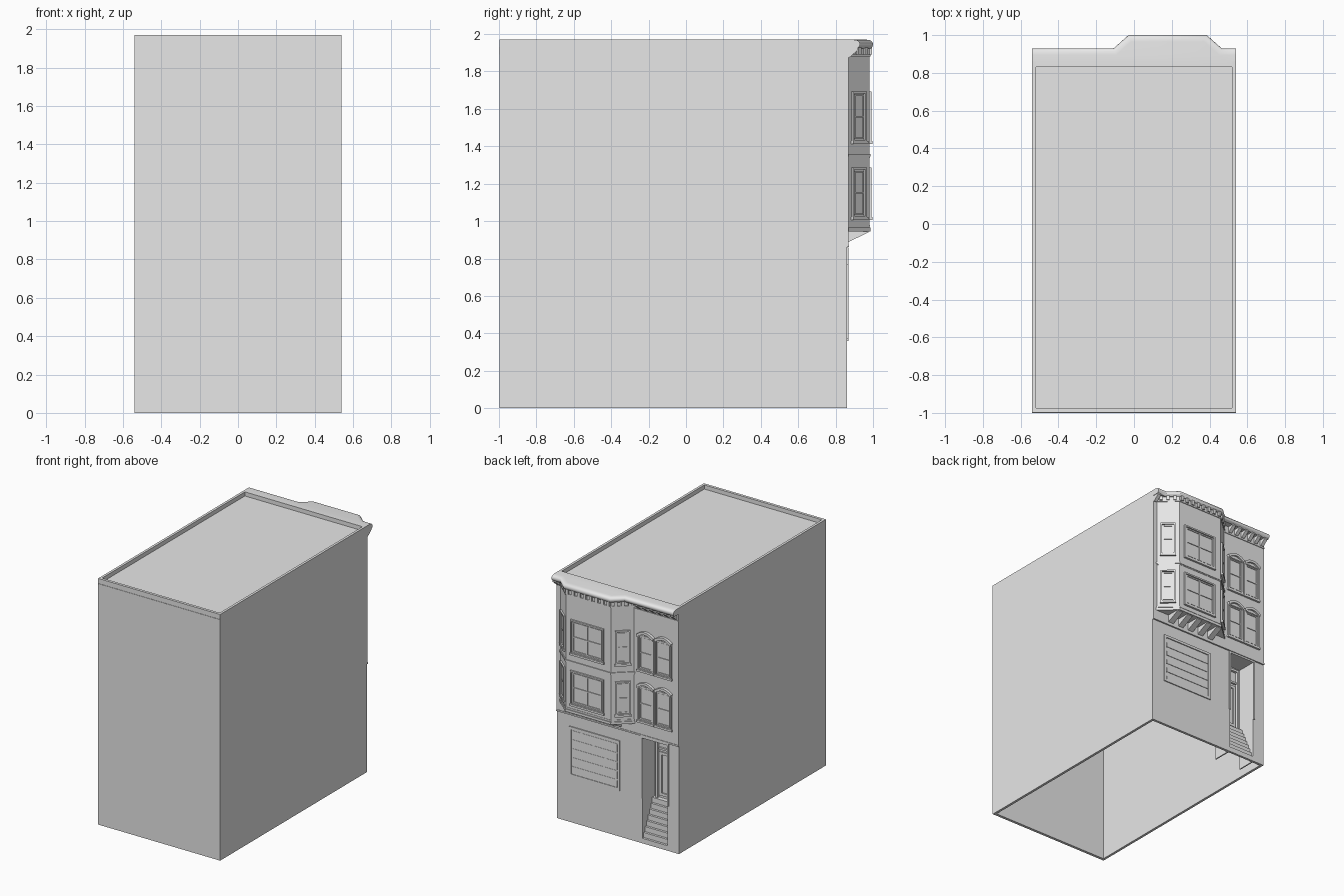
import bpy, bmesh, math
from mathutils import Matrix, Vector

cube = bpy.data.objects.get("Cube")
if cube:
    bpy.data.objects.remove(cube, do_unlink=True)

stone = bpy.data.materials.new("light_grey_stone")
stone.use_nodes = True
GREY = (0.8, 0.8, 0.8, 1)
stone.diffuse_color = GREY
stone.node_tree.nodes["Principled BSDF"].inputs["Base Color"].default_value = GREY

HALF, BACK, WALL, TOP = 0.54, -0.997, 0.86, 1.97    # shell
UPPER = 0.868                                       # upper storey wall plane
BAY_X, BAY_Y, TURN = 0.178, 0.98, math.radians(41.5)
I = Matrix()


def loft(bm, rings, m=I):
    """Closed solid through matching rings of points."""
    vs = [[bm.verts.new(m @ Vector(p)) for p in r] for r in rings]
    n = len(vs[0])
    for a, b in zip(vs, vs[1:]):
        for i in range(n):
            j = (i + 1) % n
            bm.faces.new((a[i], a[j], b[j], b[i]))
    bm.faces.new(vs[0])
    bm.faces.new(vs[-1])


def box(bm, x0, x1, y0, y1, z0, z1, m=I):
    loft(bm, [[(x0, y0, z), (x1, y0, z), (x1, y1, z), (x0, y1, z)] for z in (z0, z1)], m)


def across(bm, profile, x0, x1, m=I):
    """Extrude a y-z profile along x."""
    loft(bm, [[(x, y, z) for y, z in profile] for x in (x0, x1)], m)


def part(name, build):
    bm = bmesh.new()
    build(bm)
    bmesh.ops.recalc_face_normals(bm, faces=bm.faces)
    me = bpy.data.meshes.new(name)
    bm.to_mesh(me)
    bm.free()
    me.materials.append(stone)
    ob = bpy.data.objects.new(name, me)
    bpy.context.collection.objects.link(ob)
    return ob


def bay(d, z):
    """Bay plan grown by d."""
    o, f = 0.329 + 1.5 * d, 0.199 + 0.38 * d
    return [(BAY_X - o, 0.865, z), (BAY_X + o, 0.865, z),
            (BAY_X + f, BAY_Y + d, z), (BAY_X - f, BAY_Y + d, z)]


def bay_side(s, z=0, y=0.9225):
    """Frame on an angled bay side: x along the face, y outward."""
    return Matrix.Translation((BAY_X + s * 0.264, y, z)) @ Matrix.Rotation(-s * TURN, 4, 'Z')


# Main walls and roof
D0, D1, DTOP, DBACK = -0.44, -0.215, 0.85, 0.70     # doorway


def shell(bm):
    for s in (-1, 1):
        box(bm, *sorted((s * HALF, s * (HALF - 0.02))), BACK, WALL, 0, TOP)
    box(bm, -HALF, HALF, BACK, BACK + 0.022, 0, TOP)
    box(bm, D1, HALF, WALL - 0.02, WALL, 0, DTOP)
    box(bm, -HALF, D0, WALL - 0.02, WALL, 0, DTOP)
    box(bm, -HALF, HALF, WALL - 0.02, WALL, DTOP, 0.9)


part("outer_walls", shell)
part("roof", lambda bm: box(bm, -HALF + 0.01, HALF - 0.01, BACK + 0.01, WALL, 1.92, 1.937))
part("plain_end_band", lambda bm: box(bm, -HALF, HALF, -1, BACK, 1.89, 1.93))
part("upper_wall", lambda bm: box(bm, -HALF, HALF, WALL - 0.02, UPPER, 0.866, 1.93))
part("storey_moulding", lambda bm: box(bm, -HALF, HALF, WALL, UPPER + 0.004, 0.862, 0.874))


# Entrance recess, stairs and door
def recess(bm):
    box(bm, D0 - 0.01, D0, DBACK, WALL - 0.01, 0, DTOP)
    box(bm, D1, D1 + 0.01, DBACK, WALL - 0.01, 0, DTOP)
    box(bm, D0, D1, DBACK, WALL - 0.01, DTOP, DTOP + 0.01)
    box(bm, D0, D1, DBACK - 0.01, DBACK, 0.28, DTOP)


def stairs(bm):
    steps, rise, tread = 8, 0.04, 0.018
    for i in range(steps):
        y = WALL - i * tread
        back = y - tread if i < steps - 1 else DBACK
        box(bm, D0, D1, back, y, i * rise, (i + 1) * rise)


def casing(bm, x0, x1, z0, z1, y0, y1, t, bottom=True):
    box(bm, x0, x0 + t, y0, y1, z0, z1)
    box(bm, x1 - t, x1, y0, y1, z0, z1)
    box(bm, x0 + t, x1 - t, y0, y1, z1 - t, z1)
    if bottom:
        box(bm, x0 + t, x1 - t, y0, y1, z0, z0 + t)


def door(bm):
    casing(bm, D0 + 0.02, D1 - 0.02, 0.32, 0.83, DBACK, DBACK + 0.02, 0.018, False)
    casing(bm, D0 + 0.045, D1 - 0.045, 0.34, 0.69, DBACK, DBACK + 0.01, 0.022)
    box(bm, D0 + 0.04, D1 - 0.04, DBACK, DBACK + 0.015, 0.71, 0.725)


part("entrance_recess", recess)
part("entrance_stairs", stairs)
part("front_door", door)
part("entrance_casing", lambda bm: casing(
    bm, D0 - 0.012, D1 + 0.012, 0.36, DTOP + 0.01, WALL, UPPER, 0.014, False))

# Garage shutter
G0, G1, GZ0, GZ1 = -0.02, 0.43, 0.37, 0.768


def shutter(bm):
    n, h = 5, (GZ1 - GZ0 - 0.04) / 5
    for i in range(n):
        z = GZ0 + 0.015 + i * h
        across(bm, [(WALL - 0.005, z), (WALL + 0.004, z), (WALL + 0.002, z + h - 0.006),
                    (WALL - 0.005, z + h - 0.006)], G0 + 0.025, G1 - 0.025)


part("garage_shutter", shutter)
part("garage_casing", lambda bm: casing(bm, G0, G1, GZ0, GZ1, WALL - 0.005, UPPER, 0.02))

# Bay body, mouldings and corbels
part("bay_walls", lambda bm: loft(bm, [bay(0, z) for z in (0.945, 1.93)]))


def bay_bands(bm):
    for z0, z1, d in ((0.945, 0.965, 0.006), (0.97, 0.98, 0.003), (1.338, 1.345, 0.003),
                      (1.345, 1.36, 0.007), (1.88, 1.89, 0.006)):
        loft(bm, [bay(d, z) for z in (z0, z1)])


def corbels(bm):
    for i in range(5):
        x = BAY_X + (i - 2) * 0.095
        across(bm, [(UPPER, 0.888), (BAY_Y - 0.004, 0.94), (BAY_Y - 0.004, 0.946),
                    (UPPER, 0.946)], x - 0.024, x + 0.024)


part("bay_mouldings", bay_bands)
part("bay_corbels", corbels)


# Windows: local x along the wall, y outward, z up
def window(name, m, w, h, cols, arched=False):
    x = w / 2

    def build(bm):
        casing_bm = bmesh.new()
        casing(casing_bm, -x, x, 0, h, -0.005, 0.012, 0.012)
        casing(casing_bm, -x + 0.018, x - 0.018, 0.018, h - 0.018, -0.005, 0.006, 0.008)
        box(casing_bm, -x + 0.02, x - 0.02, -0.005, 0.006, h / 2 - 0.004, h / 2 + 0.004)
        if cols == 2:
            box(casing_bm, -0.005, 0.005, -0.005, 0.007, 0.02, h - 0.02)
        box(casing_bm, -x - 0.004, x + 0.004, -0.005, 0.016, -0.01, 0.006)
        if arched:
            arc = [(-1 + i / 5) for i in range(11)]
            curve = [(t * (x + 0.004), h + 0.002 + 0.032 * (1 - t * t)) for t in arc]
            under = [(px * 0.9, pz - 0.02) for px, pz in reversed(curve)]
            loft(casing_bm, [[(px, y, pz) for px, pz in curve + under] for y in (-0.005, 0.022)])
            fill = [(px * 0.9, pz - 0.018) for px, pz in curve]
            loft(casing_bm, [[(px, y, pz) for px, pz in fill] for y in (-0.005, 0.008)])
        casing_bm.transform(m)
        tmp = bpy.data.meshes.new("tmp")
        casing_bm.to_mesh(tmp)
        casing_bm.free()
        bm.from_mesh(tmp)
        bpy.data.meshes.remove(tmp)

    part(name, build)


for floor, z in (("lower", 1.015), ("upper", 1.422)):
    window(floor + "_bay_window", Matrix.Translation((BAY_X + 0.008, BAY_Y, z)), 0.295, 0.272, 2)
    for s, side in ((-1, "right"), (1, "left")):
        window(f"{floor}_bay_{side}_window", bay_side(s, z), 0.113, 0.272, 1)
    for i, x in enumerate((-0.255, -0.413)):
        window(f"{floor}_arched_window_{i + 1}",
               Matrix.Translation((x, UPPER, z - 0.035)), 0.145, 0.285, 1, True)


# Cornice with dentils on the bay and brackets on the flat wall
def cornice_ring(z, d):
    flat, o, f = 0.93 + d, 0.286 + 0.38 * d, 0.207 + 0.38 * d
    front = BAY_Y + 0.02 + d
    return [(-HALF, 0.83, z), (HALF, 0.83, z), (HALF, flat, z), (BAY_X + o, flat, z),
            (BAY_X + f, front, z), (BAY_X - f, front, z), (BAY_X - o, flat, z), (-HALF, flat, z)]


cornice = part("cornice", lambda bm: loft(bm, [cornice_ring(z, d) for z, d in (
    (1.922, -0.014), (1.932, -0.004), (1.942, 0), (1.952, -0.001),
    (1.961, -0.006), (1.967, -0.016), (1.97, -0.035))]))
bpy.context.view_layer.objects.active = cornice
cornice.select_set(True)
bpy.ops.object.shade_smooth_by_angle(angle=math.radians(38))


def dentils(bm):
    for i in range(8):
        x = BAY_X + (i - 3.5) * 0.052
        box(bm, x - 0.012, x + 0.012, BAY_Y - 0.005, BAY_Y + 0.014, 1.892, 1.93)
    for s in (-1, 1):
        for k in (-1, 0, 1):
            x = k * 0.052
            box(bm, x - 0.012, x + 0.012, -0.005, 0.012, 1.892, 1.93, bay_side(s))


def brackets(bm):
    for x in [-0.515 + i * 0.062 for i in range(6)] + [0.522]:
        across(bm, [(UPPER - 0.005, 1.875), (UPPER + 0.006, 1.875), (0.92, 1.915),
                    (0.92, 1.93), (UPPER - 0.005, 1.93)], x - 0.014, x + 0.014)


part("bay_dentils", dentils)
part("cornice_brackets", brackets)
part("flat_frieze", lambda bm: box(bm, -HALF, BAY_X - 0.329, UPPER - 0.005, UPPER + 0.006, 1.86, 1.872))
